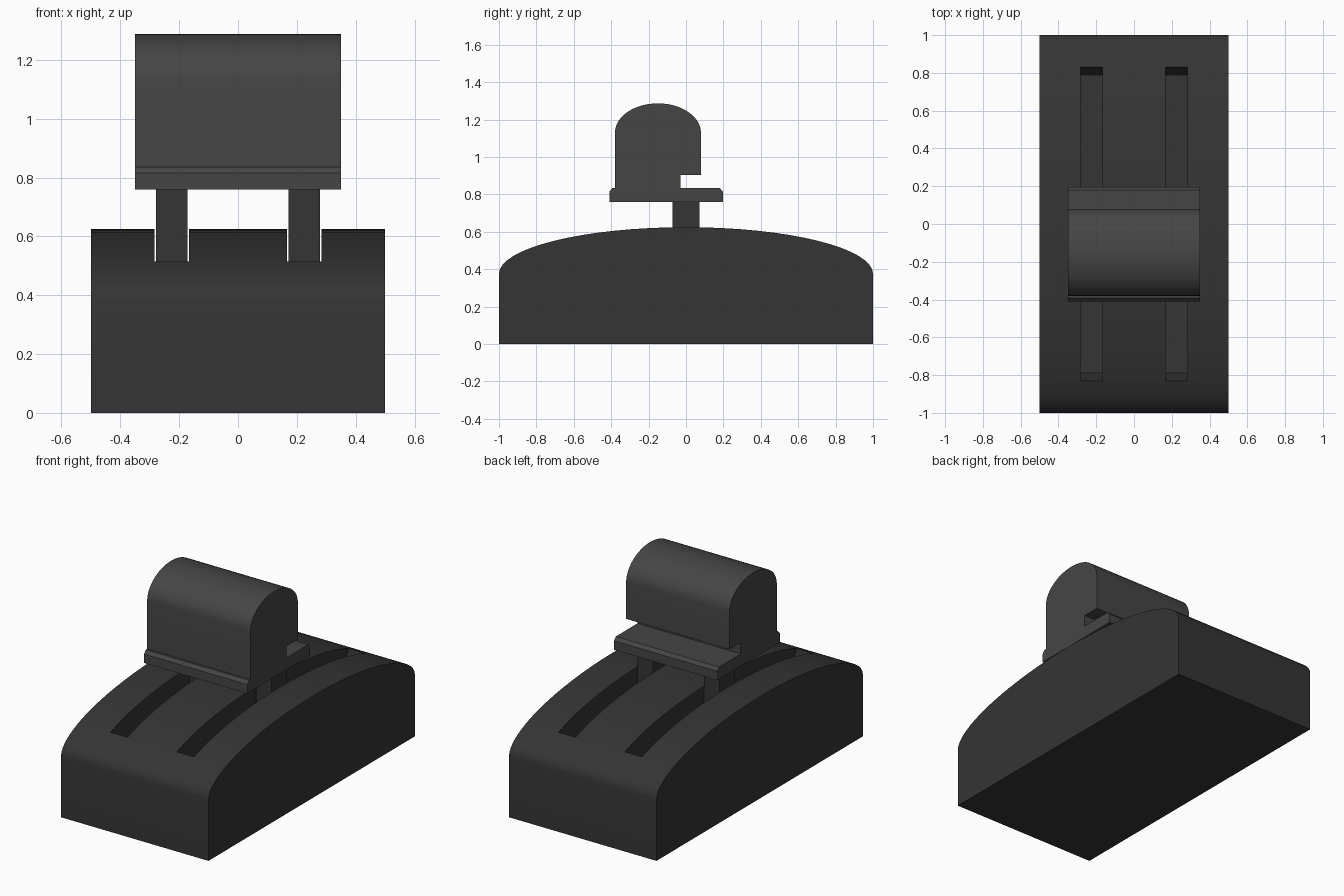
import bpy, bmesh
from math import sin, cos, pi, radians

if "Cube" in bpy.data.objects:
    bpy.data.objects.remove(bpy.data.objects["Cube"])


def material(name, v):
    m = bpy.data.materials.new(name)
    m.diffuse_color = (v, v, v, 1)
    m.use_nodes = True
    m.node_tree.nodes["Principled BSDF"].inputs["Base Color"].default_value = m.diffuse_color
    return m


def arc(cy, cz, a, b, n):
    """Half ellipse from +y over the top to -y."""
    return [(cy + a * cos(pi * i / n), cz + b * sin(pi * i / n)) for i in range(n + 1)]


def extrude_profile(name, yz, x0, x1, mat=None):
    """Extrude a (y, z) outline along x."""
    bm = bmesh.new()
    face = bm.faces.new([bm.verts.new((x0, y, z)) for y, z in yz])
    ext = bmesh.ops.extrude_face_region(bm, geom=[face])["geom"]
    bmesh.ops.translate(bm, vec=(x1 - x0, 0, 0),
                        verts=[g for g in ext if isinstance(g, bmesh.types.BMVert)])
    bmesh.ops.recalc_face_normals(bm, faces=bm.faces)
    me = bpy.data.meshes.new(name)
    bm.to_mesh(me)
    bm.free()
    ob = bpy.data.objects.new(name, me)
    bpy.context.collection.objects.link(ob)
    if mat:
        me.materials.append(mat)
    return ob


def smooth(ob):
    bpy.ops.object.select_all(action='DESELECT')
    ob.select_set(True)
    bpy.context.view_layer.objects.active = ob
    bpy.ops.object.shade_smooth_by_angle(angle=radians(30))


dark = material("dark_grey", 0.035)
grey = material("handle_grey", 0.06)

# Domed base
base = extrude_profile("base", [(-1, 0), (1, 0)] + arc(0, 0.375, 1, 0.25, 32), -0.5, 0.5, dark)

# Two long slots with sloped ends, and a post rising from each
slot = [(-0.79, 0.40), (0.79, 0.40), (0.83, 0.514), (0.83, 0.8), (-0.83, 0.8), (-0.83, 0.514)]
post = [(-0.073, 0.39), (0.072, 0.39), (0.072, 0.77), (-0.073, 0.77)]
for side, cx in (("left", -0.225), ("right", 0.225)):
    cutter = extrude_profile("slot_cutter_" + side, slot, cx - 0.058, cx + 0.058, dark)
    mod = base.modifiers.new("slot_" + side, 'BOOLEAN')
    mod.operation = 'DIFFERENCE'
    mod.solver = 'EXACT'
    mod.object = cutter
    bpy.context.view_layer.objects.active = base
    bpy.ops.object.modifier_apply(modifier=mod.name)
    bpy.data.objects.remove(cutter)
    extrude_profile("post_" + side, post, cx - 0.053, cx + 0.053, dark)
smooth(base)

# Rounded grip on a chamfered plate, notched underneath at the back
grip = [(-0.41, 0.76), (0.197, 0.76), (0.197, 0.815), (0.18, 0.835), (-0.03, 0.835),
        (-0.03, 0.905), (0.08, 0.905)]
grip += arc(-0.15, 1.13, 0.23, 0.157, 24)
grip += [(-0.38, 0.835), (-0.393, 0.835), (-0.41, 0.815)]
smooth(extrude_profile("handle", grip, -0.35, 0.35, grey))
